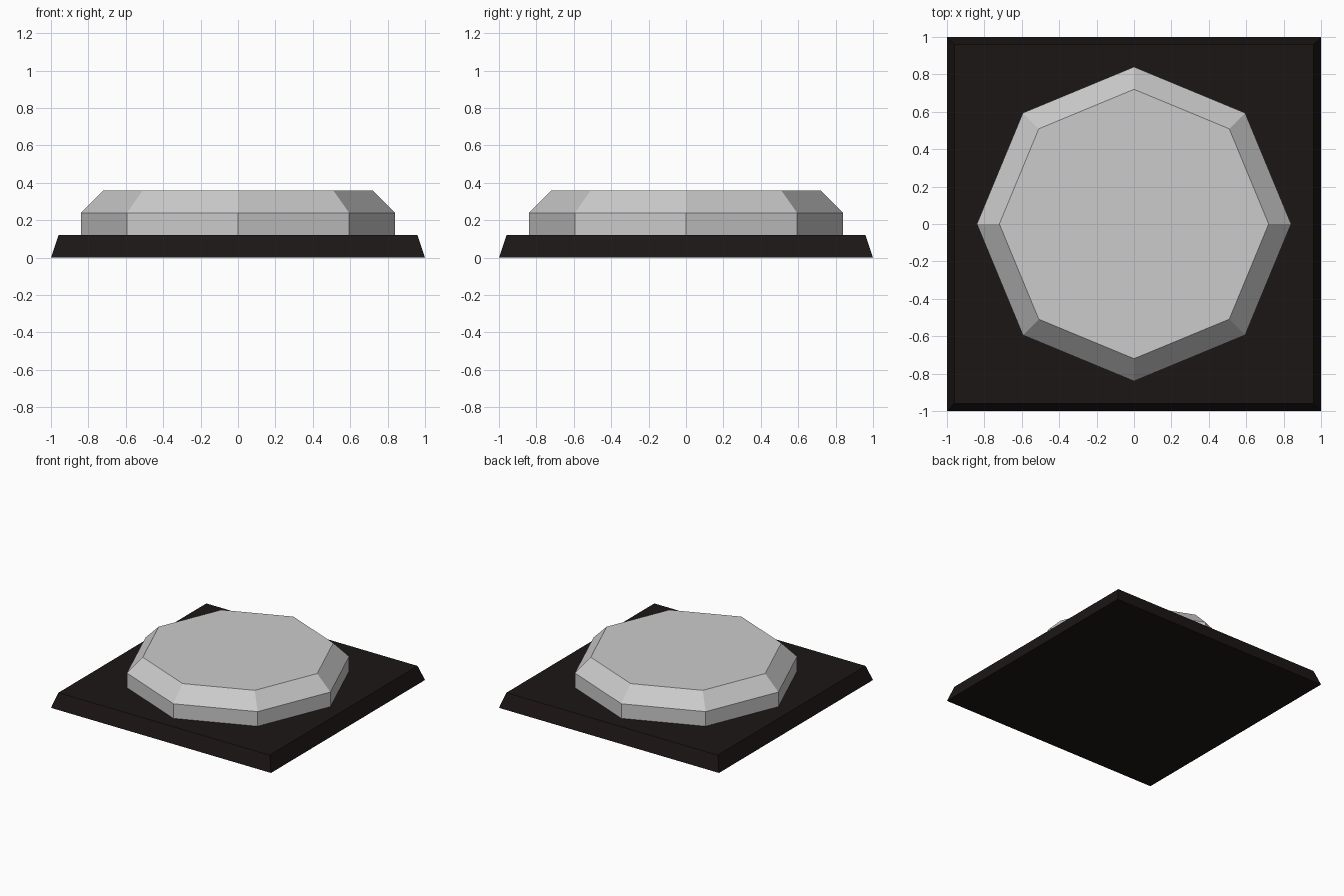
import bpy, bmesh
from math import cos, sin, tau, pi, sqrt

if "Cube" in bpy.data.objects:
    bpy.data.objects.remove(bpy.data.objects["Cube"])


def stacked_prism(name, sides, start, rings):
    """Closed flat-faced solid from (radius, z) rings."""
    bm = bmesh.new()
    loops = [[bm.verts.new((r * cos(start + tau * i / sides),
                            r * sin(start + tau * i / sides), z))
              for i in range(sides)] for r, z in rings]
    bm.faces.new(loops[0][::-1])
    bm.faces.new(loops[-1])
    for low, high in zip(loops, loops[1:]):
        for i in range(sides):
            j = (i + 1) % sides
            bm.faces.new((low[i], low[j], high[j], high[i]))
    mesh = bpy.data.meshes.new(name)
    bm.to_mesh(mesh)
    bm.free()
    obj = bpy.data.objects.new(name, mesh)
    bpy.context.collection.objects.link(obj)
    return obj


# Dark square base plate with sloping sides
base = stacked_prism("base_plate", 4, pi / 4,
                     [(sqrt(2), 0), (0.96 * sqrt(2), 0.12)])
dark = bpy.data.materials.new("dark_base")
dark.diffuse_color = (0.012, 0.008, 0.008, 1)
dark.use_nodes = True
dark.node_tree.nodes["Principled BSDF"].inputs["Base Color"].default_value = dark.diffuse_color
base.data.materials.append(dark)

# Grey octagonal button with chamfered top
stacked_prism("octagonal_button", 8, 0,
              [(0.84, 0.12), (0.84, 0.24), (0.72, 0.36)])
